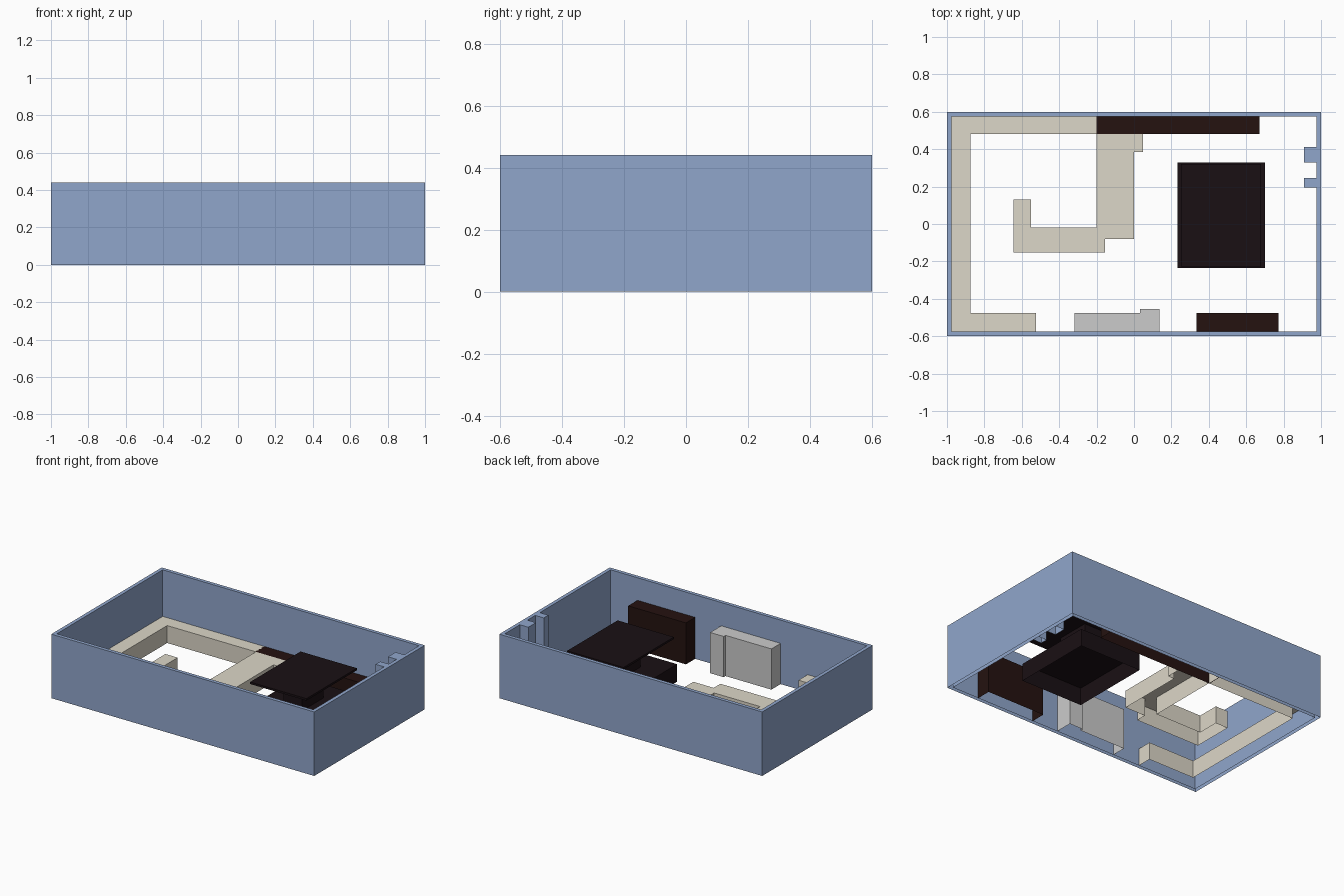
import bpy, bmesh

if "Cube" in bpy.data.objects:
    bpy.data.objects.remove(bpy.data.objects["Cube"])

WX, WY = 0.975, 0.575      # inner faces of the room walls
COUNTER, TALL, ROOM = 0.12, 0.285, 0.44


def material(name, r, g, b):
    m = bpy.data.materials.new(name)
    m.diffuse_color = (r, g, b, 1)
    m.use_nodes = True
    m.node_tree.nodes["Principled BSDF"].inputs["Base Color"].default_value = m.diffuse_color
    return m


BLUE = material("blue_paint", 0.28, 0.38, 0.60)
CREAM = material("cream_top", 0.72, 0.68, 0.58)
BROWN = material("brown_wood", 0.018, 0.006, 0.005)
DARK = material("dark_wood", 0.010, 0.005, 0.007)


def finish(bm, name, mat):
    bmesh.ops.recalc_face_normals(bm, faces=bm.faces)
    mesh = bpy.data.meshes.new(name)
    bm.to_mesh(mesh)
    bm.free()
    if mat:
        mesh.materials.append(mat)
    ob = bpy.data.objects.new(name, mesh)
    bpy.context.collection.objects.link(ob)
    return ob


def on_wall(a, b):
    """True where a footprint edge lies against a room wall."""
    return any(abs(abs(a[i]) - w) < 1e-4 and abs(a[i] - b[i]) < 1e-4
               for i, w in ((0, WX), (1, WY)))


def unit(name, footprint, h, mat, z=0.0, base=False):
    """Raise a footprint into a fitted unit, open below and towards the wall."""
    bm = bmesh.new()
    low = [bm.verts.new((x, y, z)) for x, y in footprint]
    top = [bm.verts.new((x, y, h)) for x, y in footprint]
    bm.faces.new(top)
    if base:
        bm.faces.new(low[::-1])
    n = len(footprint)
    for i in range(n):
        j = (i + 1) % n
        if not on_wall(footprint[i], footprint[j]):
            bm.faces.new((low[i], low[j], top[j], top[i]))
    bmesh.ops.delete(bm, geom=[v for v in bm.verts if not v.link_faces], context='VERTS')
    # keep the top facing up even though the shell is open
    ob = finish(bm, name, mat)
    return ob


def rect(x0, x1, y0, y1):
    return [(x0, y0), (x1, y0), (x1, y1), (x0, y1)]


# Room walls: outer skin, inner skin and top rim
bm = bmesh.new()
outer, inner = rect(-1, 1, -0.6, 0.6), rect(-WX, WX, -WY, WY)
loops = [[bm.verts.new((x, y, z)) for x, y in ring]
         for ring, z in ((outer, 0), (outer, ROOM), (inner, ROOM), (inner, 0))]
for a, b in zip(loops, loops[1:]):
    for i in range(4):
        j = (i + 1) % 4
        bm.faces.new((a[i], a[j], b[j], b[i]))
finish(bm, "room_walls", BLUE)

# Wall posts on the right
for name, y0, y1 in (("wall_post_front", 0.195, 0.245), ("wall_post_back", 0.33, 0.413)):
    unit(name, rect(0.91, WX, y0, y1), ROOM, BLUE)

# Wrap-round counter along back, left and front walls
unit("wall_counter", [(-0.20, 0.48), (-0.20, WY), (-WX, WY), (-WX, -WY),
                      (-0.523, -WY), (-0.523, -0.475), (-0.875, -0.475),
                      (-0.875, 0.48)], COUNTER, CREAM)

# Hooked peninsula counter
unit("peninsula_counter", [(-0.20, 0.48), (-0.20, -0.02), (-0.55, -0.02),
                           (-0.55, 0.13), (-0.643, 0.13), (-0.643, -0.153),
                           (-0.155, -0.153), (-0.155, -0.08), (0.0, -0.08),
                           (0.0, 0.385), (0.047, 0.385), (0.047, 0.48)],
     COUNTER, CREAM)

# Brown units against the back and front walls
unit("back_sideboard", rect(-0.205, 0.67, 0.48, WY), COUNTER, BROWN)
unit("front_cabinet", rect(0.333, 0.772, -WY, -0.475), TALL, BROWN)

# Grey stepped cabinet
unit("grey_cabinet", [(-0.317, -WY), (0.135, -WY), (0.135, -0.455),
                      (0.032, -0.455), (0.032, -0.475), (-0.317, -0.475)], 0.28, None)

# Dark centre island with pillar and raised slab
unit("island_base", rect(0.232, 0.70, -0.235, 0.328), COUNTER, DARK)
unit("island_pillar", rect(0.395, 0.535, -0.07, 0.165), 0.29, DARK, z=COUNTER)
unit("island_slab", rect(0.252, 0.68, -0.228, 0.32), 0.304, DARK, z=0.29, base=True)
